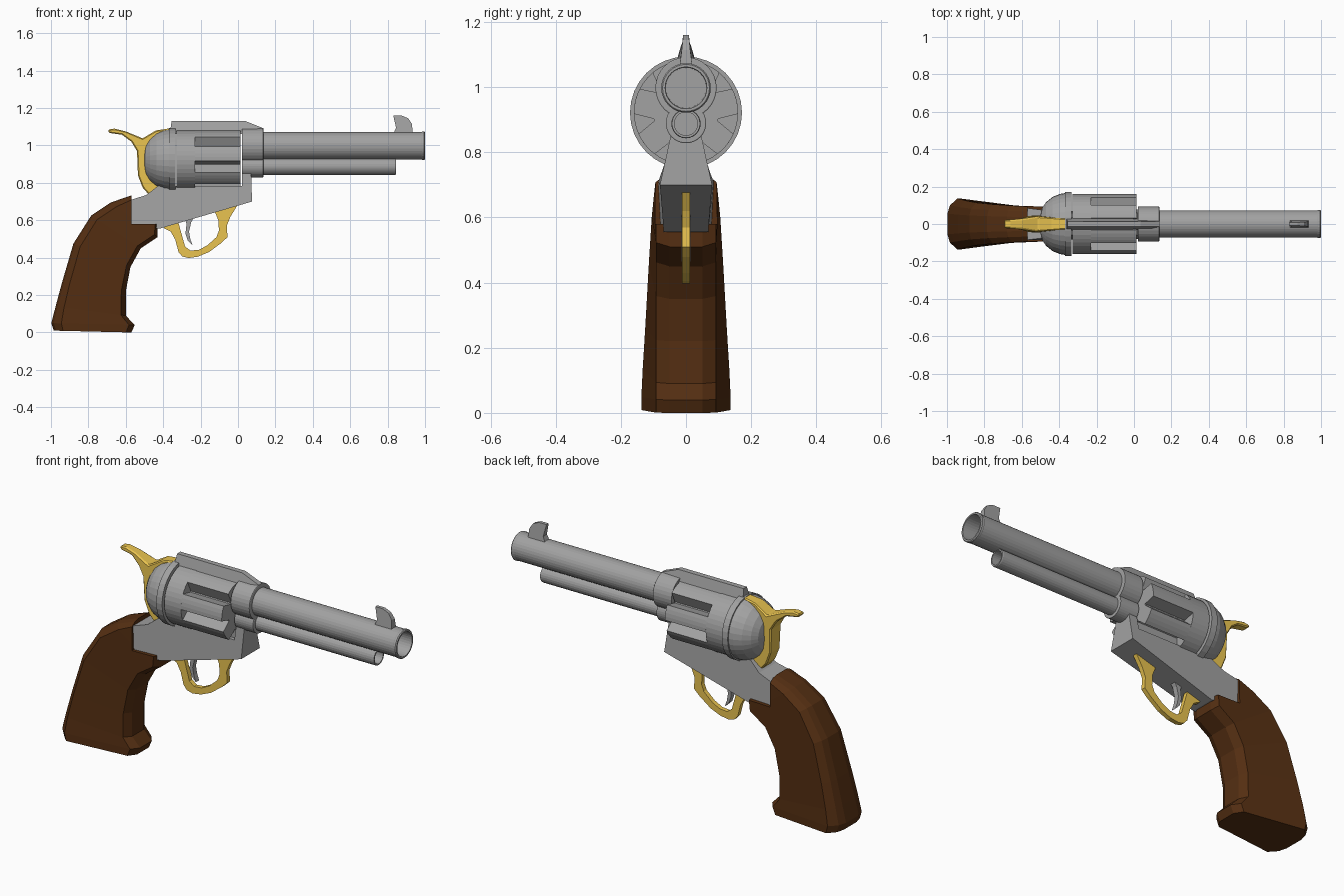
import bpy, bmesh, math


def material(name, rgb):
    m = bpy.data.materials.new(name)
    m.diffuse_color = (*rgb, 1)
    return m


steel = material("steel", (0.36, 0.36, 0.36))
gold = material("brass", (0.82, 0.55, 0.08))
wood = material("wood", (0.09, 0.028, 0.006))


def finish(name, bm, mat):
    bmesh.ops.remove_doubles(bm, verts=bm.verts, dist=1e-5)
    bmesh.ops.recalc_face_normals(bm, faces=bm.faces)
    me = bpy.data.meshes.new(name)
    bm.to_mesh(me)
    bm.free()
    ob = bpy.data.objects.new(name, me)
    bpy.context.collection.objects.link(ob)
    me.materials.append(mat)
    return ob


def loft(name, rings, mat=steel, caps=True):
    """Skin a list of closed rings with equal point counts."""
    bm = bmesh.new()
    vs = [[bm.verts.new(p) for p in r] for r in rings]
    n = len(vs[0])
    for a, b in zip(vs, vs[1:]):
        for i in range(n):
            j = (i + 1) % n
            bm.faces.new((a[i], a[j], b[j], b[i]))
    if caps:
        bm.faces.new(vs[0])
        bm.faces.new(vs[-1])
    return finish(name, bm, mat)


def lathe(name, profile, z, n=32):
    """Revolve (x, radius) points around a line along x at height z."""
    angles = [2 * math.pi * i / n for i in range(n)]
    return loft(name, [[(x, r * math.cos(a), z + r * math.sin(a)) for a in angles]
                       for x, r in profile], caps=False)


def plate(name, pts, mat=steel, bevel=0):
    """Side outline of (x, z, half width) points, thickened both ways in y."""
    ob = loft(name, [[(x, s * w, z) for x, z, w in pts] for s in (-1, 1)], mat)
    if bevel:
        b = ob.modifiers.new("bevel", "BEVEL")
        b.width, b.segments, b.limit_method = bevel, 1, "ANGLE"
        b.angle_limit = math.radians(50)
    return ob


# barrel and ejector tube, both with open bores
lathe("barrel", [(0.1, 0), (0.1, 0.073), (0.98, 0.073), (0.985, 0.076), (0.995, 0.076),
                 (1.0, 0.072), (1.0, 0.064), (0.7, 0.062), (0.7, 0)], 0.998)
lathe("ejector_tube", [(0.1, 0), (0.1, 0.045), (0.84, 0.045), (0.845, 0.043),
                       (0.845, 0.036), (0.7, 0.036), (0.7, 0)], 0.888, 24)

# collars joining the tubes to the frame
for name, z, r in (("barrel_collar", 0.998, 0.094), ("ejector_collar", 0.89, 0.062)):
    lathe(name, [(0.022, 0), (0.022, r), (0.133, r), (0.135, r - 0.003), (0.135, 0)], z)

# front sight
plate("front_sight", [(0.83, 1.06, 0.02), (0.845, 1.095, 0.016), (0.83, 1.16, 0.009),
                      (0.875, 1.16, 0.009), (0.91, 1.145, 0.01), (0.93, 1.115, 0.013),
                      (0.935, 1.06, 0.02)])

# fluted drum: round rear, then a section with seven wedge-shaped flutes
DRUM_Z, DRUM_R = 0.922, 0.16
lathe("drum_rear", [(-0.33, 0), (-0.33, DRUM_R), (-0.23, DRUM_R), (-0.23, 0)], DRUM_Z, 42)
section = []
for k in range(7):
    c = math.pi / 2 + k * 2 * math.pi / 7
    section += [(c - 0.2, DRUM_R), (c - 0.03, 0.1), (c + 0.03, 0.1), (c + 0.2, DRUM_R)]
    section += [(c + 0.2 + t * 0.1244, DRUM_R) for t in (1, 2, 3)]
loft("drum_fluted", [[(x, r * math.cos(a), DRUM_Z + r * math.sin(a)) for a, r in section]
                     for x in (-0.23, 0.014)])

# domed recoil shield
lathe("recoil_shield", [(-0.5, 0), (-0.5, 0.05), (-0.492, 0.085), (-0.47, 0.117),
                        (-0.435, 0.145), (-0.395, 0.161), (-0.37, 0.165), (-0.37, 0.172),
                        (-0.335, 0.172), (-0.335, 0)], DRUM_Z)

# top strap
plate("top_strap", [(-0.365, 1.06, 0.035), (-0.355, 1.132, 0.014), (0.035, 1.132, 0.014),
                    (0.135, 1.092, 0.014), (0.135, 1.06, 0.03)])

# lower frame
plate("frame", [(-0.57, 0.575, 0.078), (-0.57, 0.71, 0.085), (-0.49, 0.735, 0.075),
                (-0.43, 0.782, 0.06), (0.02, 0.782, 0.06), (0.022, 0.86, 0.045),
                (0.07, 0.86, 0.045), (0.075, 0.70, 0.08), (-0.42, 0.555, 0.068)])

# hammer
plate("hammer", [(-0.695, 1.085, 0.022), (-0.66, 1.09, 0.022), (-0.6, 1.075, 0.025),
                 (-0.51, 1.038, 0.04), (-0.44, 1.08, 0.035), (-0.36, 1.092, 0.028),
                 (-0.36, 1.03, 0.028), (-0.43, 0.92, 0.04), (-0.42, 0.76, 0.04),
                 (-0.475, 0.735, 0.04), (-0.51, 0.775, 0.04), (-0.535, 0.84, 0.042),
                 (-0.54, 0.97, 0.045), (-0.57, 1.02, 0.04), (-0.62, 1.057, 0.028),
                 (-0.69, 1.067, 0.022)], gold, 0.006)

# trigger guard and trigger
guard = [(-0.40, 0.575), (-0.393, 0.555), (-0.36, 0.54), (-0.335, 0.495), (-0.318, 0.43),
         (-0.298, 0.407), (-0.265, 0.398), (-0.215, 0.405), (-0.155, 0.43), (-0.09, 0.478),
         (-0.056, 0.51), (-0.06, 0.57), (-0.04, 0.62), (0.003, 0.69), (-0.13, 0.66),
         (-0.105, 0.6), (-0.102, 0.545), (-0.115, 0.51), (-0.165, 0.465), (-0.21, 0.442),
         (-0.255, 0.438), (-0.283, 0.46), (-0.3, 0.52), (-0.325, 0.61)]
plate("trigger_guard", [(x, z, 0.012) for x, z in guard], gold)
blade = [(-0.29, 0.63), (-0.275, 0.58), (-0.281, 0.53), (-0.268, 0.49), (-0.243, 0.465),
         (-0.255, 0.5), (-0.262, 0.54), (-0.25, 0.59), (-0.22, 0.64)]
plate("trigger", [(x, z, 0.014) for x, z in blade])

# grip: sections between back and front edge points (xb, zb, xf, zf, rear half width);
# the front edge keeps a nearly constant width, so the grip flares to the rear
stations = [(-0.985, 0.01, -0.57, 0.0, 0.137), (-0.998, 0.05, -0.552, 0.04, 0.137),
            (-0.975, 0.14, -0.6, 0.09, 0.133), (-0.94, 0.27, -0.6, 0.22, 0.125),
            (-0.88, 0.475, -0.575, 0.35, 0.114), (-0.785, 0.625, -0.52, 0.45, 0.105),
            (-0.68, 0.695, -0.43, 0.51, 0.098), (-0.57, 0.733, -0.43, 0.59, 0.093)]
rings = []
for xb, zb, xf, zf, w in stations:
    half = [(0, 0.4 * w), (0.03, 0.72 * w), (0.12, w), (0.93, 0.092), (1, 0.05)]
    outline = half + [(t, -y) for t, y in reversed(half)]
    rings.append([(xb + (xf - xb) * t, y, zb + (zf - zb) * t) for t, y in outline])
grip = loft("grip", rings, wood)

# notch where the frame sits in the grip
cutter = plate("grip_notch_cutter", [(-0.57, 0.58, 0.2), (-0.57, 0.9, 0.2),
                                     (-0.3, 0.9, 0.2), (-0.3, 0.58, 0.2)], wood)
cutter.hide_render = True
cutter.hide_viewport = True
cut = grip.modifiers.new("notch", "BOOLEAN")
cut.object, cut.operation, cut.solver = cutter, "DIFFERENCE", "EXACT"
